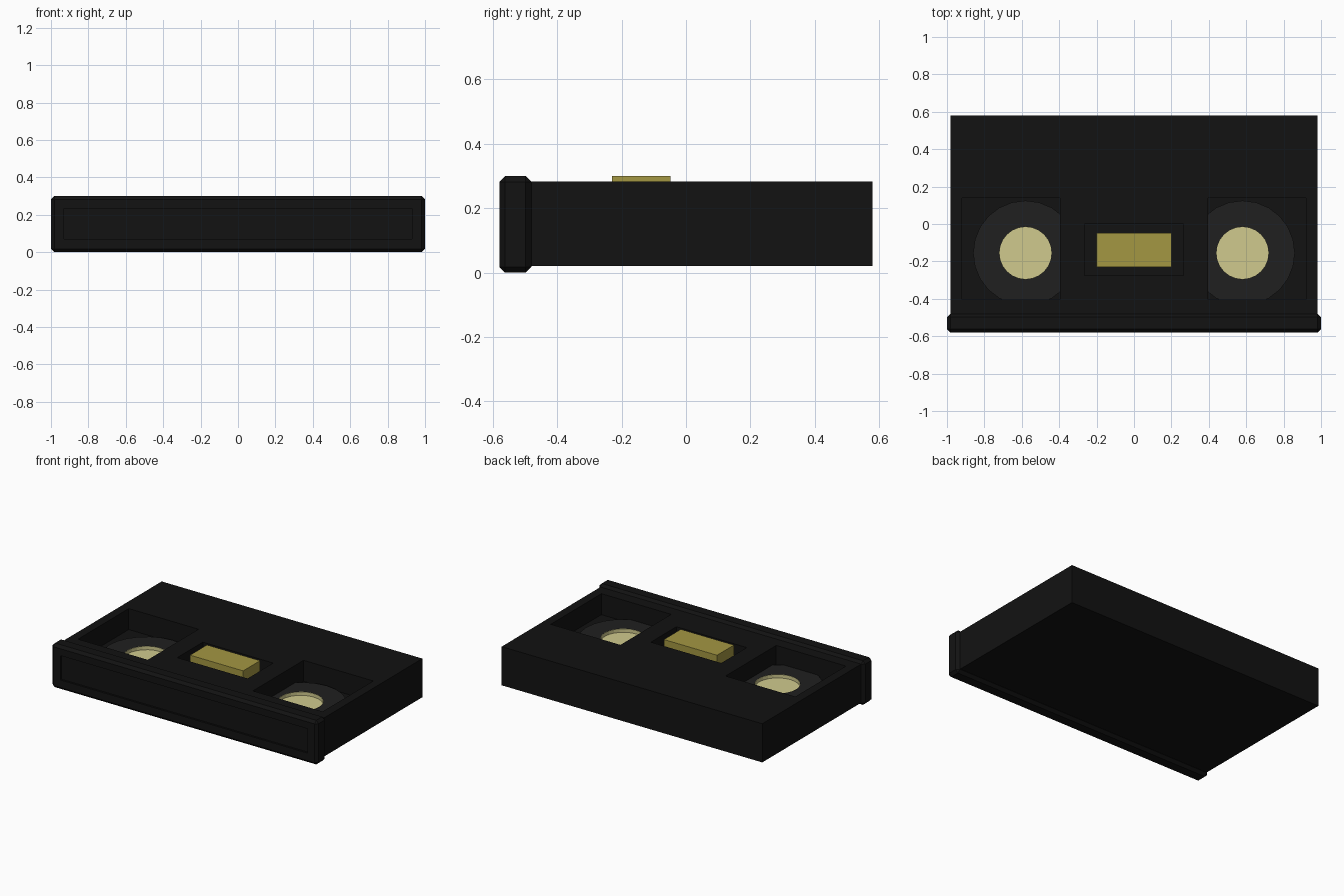
import bpy, bmesh
from mathutils import Matrix

if "Cube" in bpy.data.objects:
    bpy.data.objects.remove(bpy.data.objects["Cube"])


def material(name, rgb):
    m = bpy.data.materials.new(name)
    m.diffuse_color = (*rgb, 1)
    m.use_nodes = True
    m.node_tree.nodes["Principled BSDF"].inputs["Base Color"].default_value = m.diffuse_color
    return m


black = material("black_plastic", (0.006, 0.006, 0.006))
dark = material("dark_disc", (0.014, 0.014, 0.014))
cream = material("cream_hub", (0.63, 0.59, 0.27))
gold = material("gold_block", (0.37, 0.31, 0.055))


def finish(name, bm, mat):
    me = bpy.data.meshes.new(name)
    bm.to_mesh(me)
    bm.free()
    ob = bpy.data.objects.new(name, me)
    bpy.context.collection.objects.link(ob)
    me.materials.append(mat)
    return ob


def box(name, lo, hi, mat, bevel=0):
    bm = bmesh.new()
    size = [b - a for a, b in zip(lo, hi)]
    mid = [(a + b) / 2 for a, b in zip(lo, hi)]
    bmesh.ops.create_cube(bm, size=1, matrix=Matrix.Translation(mid) @ Matrix.Diagonal((*size, 1)))
    if bevel:
        bmesh.ops.bevel(bm, geom=bm.edges[:], offset=bevel, segments=1, affect='EDGES', profile=0.5)
    return finish(name, bm, mat)


def cylinder(name, x, y, z0, z1, r, sides, mat):
    bm = bmesh.new()
    bmesh.ops.create_cone(bm, cap_ends=True, segments=sides, radius1=r, radius2=r, depth=z1 - z0,
                          matrix=Matrix.Translation((x, y, (z0 + z1) / 2)))
    return finish(name, bm, mat)


def boolean(ob, other, op):
    mod = ob.modifiers.new(op.lower(), 'BOOLEAN')
    mod.operation = op
    mod.object = other
    mod.solver = 'EXACT'
    other.hide_render = True
    other.hide_set(True)
    bpy.context.view_layer.objects.active = ob
    bpy.ops.object.modifier_apply(modifier=mod.name)
    bpy.data.objects.remove(other)


# Main body with three open pockets in the top
FLOOR = 0.14
body = box("body", (-0.98, -0.49, 0.02), (0.98, 0.58, 0.283), black)
for s in (-1, 1):
    x0, x1 = sorted((s * 0.395, s * 0.92))
    boolean(body, box("pocket_cutter", (x0, -0.405, FLOOR), (x1, 0.14, 0.4), black), 'DIFFERENCE')
boolean(body, box("centre_cutter", (-0.265, -0.275, FLOOR), (0.265, 0.0, 0.4), black), 'DIFFERENCE')

# Chamfered front plate with a shallow recessed panel
plate = box("front_plate", (-1, -0.58, 0), (1, -0.48, 0.30), black, 0.018)
boolean(plate, box("panel_cutter", (-0.93, -0.7, 0.07), (0.93, -0.568, 0.235), black), 'DIFFERENCE')

# Gold block in the centre pocket
box("centre_block", (-0.2, -0.23, FLOOR - 0.01), (0.2, -0.048, 0.30), gold)

# Reel discs trimmed by their pockets, each with a cream lined hole
for s, side in ((-1, "left"), (1, "right")):
    cx, cy = s * 0.58, -0.155
    disc = cylinder("reel_disc_" + side, cx, cy, FLOOR - 0.01, 0.165, 0.28, 24, dark)
    x0, x1 = sorted((s * 0.395, s * 0.92))
    boolean(disc, box("trim", (x0, -0.405, 0), (x1, 0.14, 0.4), dark), 'INTERSECT')
    boolean(disc, cylinder("hole", cx, cy, 0, 0.4, 0.14, 24, dark), 'DIFFERENCE')

    # Cream cup: floor and wall of the hub
    cup = cylinder("hub_" + side, cx, cy, FLOOR - 0.015, 0.166, 0.141, 24, cream)
    boolean(cup, cylinder("cup_cutter", cx, cy, FLOOR + 0.002, 0.4, 0.139, 24, cream), 'DIFFERENCE')
